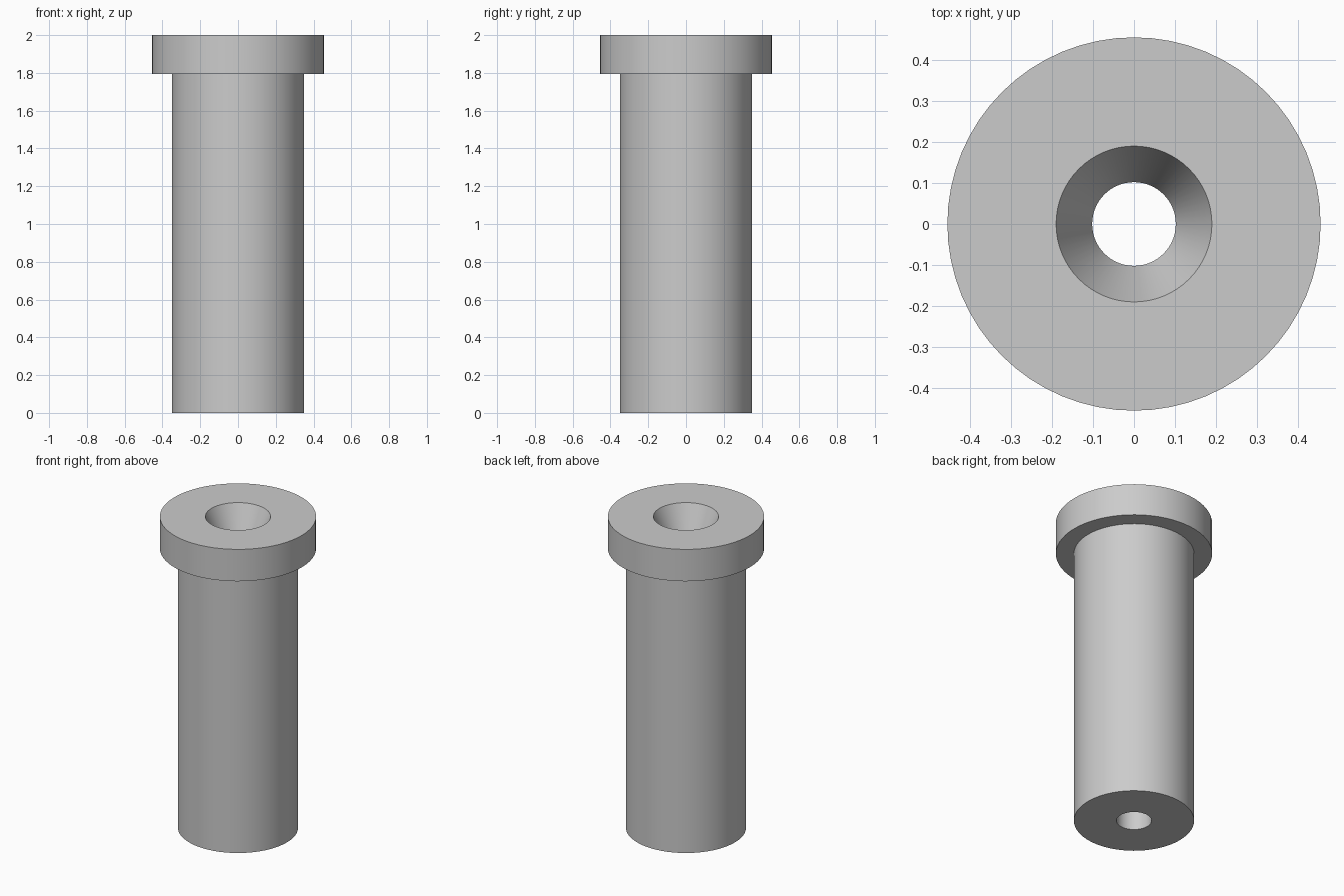
import bpy
import bmesh
import math

cube = bpy.data.objects.get("Cube")
if cube:
    bpy.data.objects.remove(cube, do_unlink=True)

SIDES = 64
SHAFT_R, FLANGE_R = 0.35, 0.455
BORE_R, MOUTH_R = 0.102, 0.19
HEIGHT, FLANGE_Z = 2.0, 1.795

# Plain grey metal
steel = bpy.data.materials.new("grey_steel")
steel.use_nodes = True
grey = (0.6, 0.6, 0.6, 1)
steel.diffuse_color = grey
steel.node_tree.nodes["Principled BSDF"].inputs["Base Color"].default_value = grey


def lathe(name, profile):
    """Revolve a closed (radius, height) profile about the z axis."""
    bm = bmesh.new()
    rings = []
    for r, z in profile:
        angles = [math.tau * i / SIDES for i in range(SIDES)]
        rings.append([bm.verts.new((r * math.cos(a), r * math.sin(a), z)) for a in angles])
    for lower, upper in zip(rings, rings[1:] + rings[:1]):
        for i in range(SIDES):
            j = (i + 1) % SIDES
            bm.faces.new((lower[i], lower[j], upper[j], upper[i]))
    bmesh.ops.recalc_face_normals(bm, faces=bm.faces)
    mesh = bpy.data.meshes.new(name)
    bm.to_mesh(mesh)
    bm.free()
    mesh.materials.append(steel)
    obj = bpy.data.objects.new(name, mesh)
    bpy.context.collection.objects.link(obj)
    bpy.ops.object.select_all(action="DESELECT")
    obj.select_set(True)
    bpy.context.view_layer.objects.active = obj
    # Keep the countersink rim crisp but blend the round walls
    bpy.ops.object.shade_smooth_by_angle(angle=math.radians(20))
    return obj


# Flanged sleeve with a through bore and a countersunk mouth
lathe("flanged_bushing", [
    (BORE_R, 0),
    (SHAFT_R, 0),
    (SHAFT_R, FLANGE_Z),
    (FLANGE_R, FLANGE_Z),
    (FLANGE_R, HEIGHT),
    (MOUTH_R, HEIGHT),
    (BORE_R, FLANGE_Z),
])
